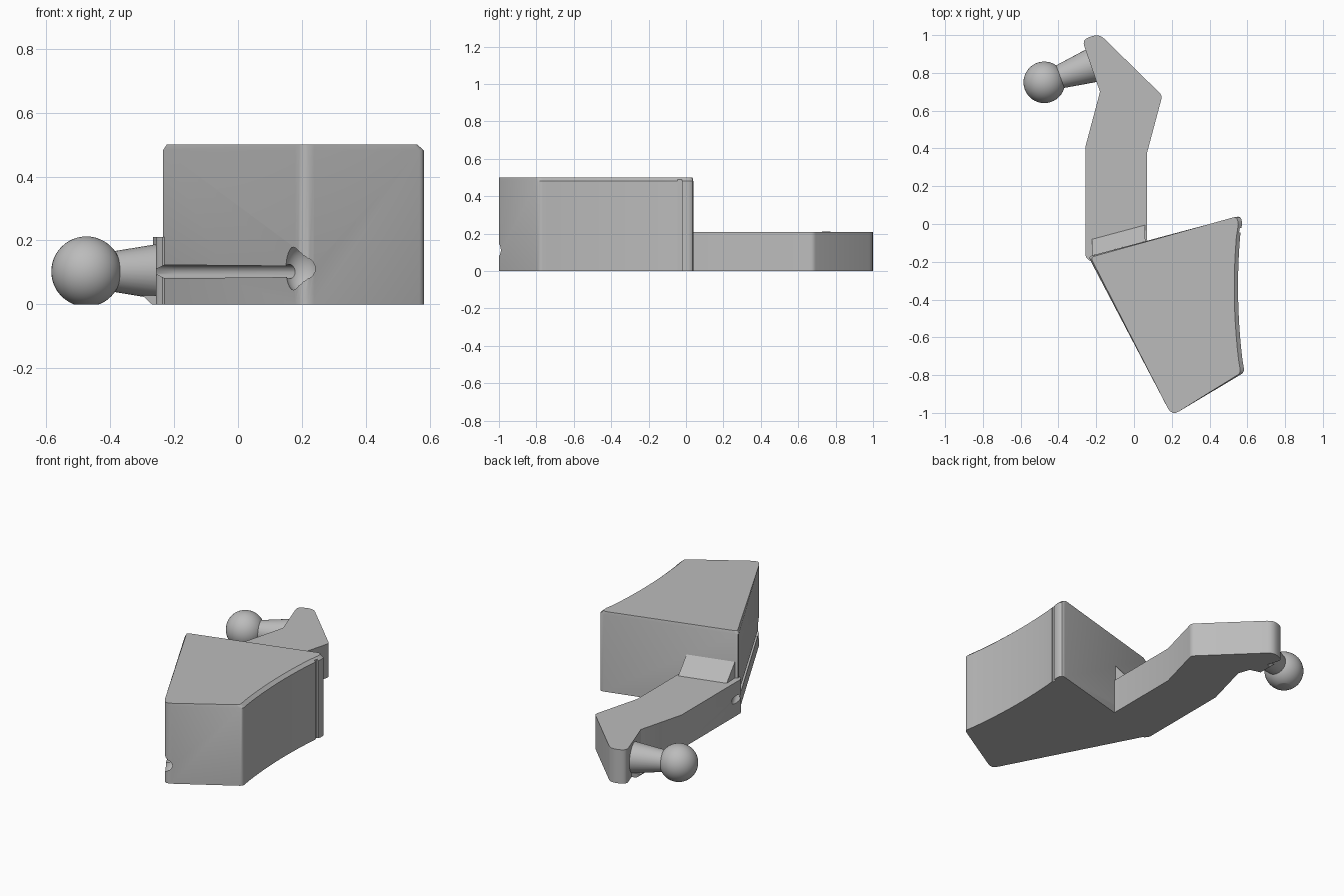
import bpy, bmesh, math
from mathutils import Vector

if "Cube" in bpy.data.objects:
    bpy.data.objects.remove(bpy.data.objects["Cube"])

grey = bpy.data.materials.new("plain_grey")
grey.diffuse_color = (0.5, 0.5, 0.5, 1)
grey.use_nodes = True
grey.node_tree.nodes["Principled BSDF"].inputs["Base Color"].default_value = grey.diffuse_color


def finish(name, bm):
    bmesh.ops.recalc_face_normals(bm, faces=bm.faces)
    me = bpy.data.meshes.new(name)
    bm.to_mesh(me)
    bm.free()
    ob = bpy.data.objects.new(name, me)
    bpy.context.collection.objects.link(ob)
    me.materials.append(grey)
    return ob


def activate(ob):
    bpy.ops.object.select_all(action='DESELECT')
    ob.select_set(True)
    bpy.context.view_layer.objects.active = ob


def smooth(ob):
    activate(ob)
    bpy.ops.object.shade_smooth_by_angle(angle=math.radians(30))


def rounded(points, steps=4):
    """Round each (x, y, radius) corner of a closed outline."""
    out = []
    for i, (x, y, r) in enumerate(points):
        p = Vector((x, y))
        if r == 0:
            out.append(p)
            continue
        a = (Vector(points[i - 1][:2]) - p).normalized()
        b = (Vector(points[(i + 1) % len(points)][:2]) - p).normalized()
        for k in range(steps + 1):
            t = k / steps
            out.append(p + a * r * (1 - t) ** 2 + b * r * t ** 2)
    return out


def stack(name, rings):
    """Closed solid through rings of equal point count."""
    bm = bmesh.new()
    loops = [[bm.verts.new(c) for c in ring] for ring in rings]
    n = len(loops[0])
    for lo, hi in zip(loops, loops[1:]):
        for i in range(n):
            j = (i + 1) % n
            bm.faces.new((lo[i], lo[j], hi[j], hi[i]))
    bm.faces.new(loops[0][::-1])
    bm.faces.new(loops[-1])
    return finish(name, bm)


def box(name, x0, x1, y0, y1, z0, z1):
    base = [(x0, y0), (x1, y0), (x1, y1), (x0, y1)]
    return stack(name, [[(x, y, z) for x, y in base] for z in (z0, z1)])


def rod(name, a, b, r0, r1, sides=32):
    a, b = Vector(a), Vector(b)
    q = (b - a).to_track_quat('Z', 'Y')
    circ = [(math.cos(2 * math.pi * i / sides), math.sin(2 * math.pi * i / sides)) for i in range(sides)]
    return stack(name, [[c + q @ Vector((x * r, y * r, 0)) for x, y in circ] for c, r in ((a, r0), (b, r1))])


def ball(name, centre, r, zscale=1):
    bm = bmesh.new()
    bmesh.ops.create_uvsphere(bm, u_segments=40, v_segments=24, radius=r)
    for v in bm.verts:
        v.co = Vector((v.co.x, v.co.y, v.co.z * zscale)) + Vector(centre)
    return finish(name, bm)


def cut(ob, cutter):
    mod = ob.modifiers.new("cut", 'BOOLEAN')
    mod.operation = 'DIFFERENCE'
    mod.solver = 'EXACT'
    mod.object = cutter
    activate(ob)
    bpy.ops.object.modifier_apply(modifier=mod.name)


# Tall block: slanted sides and a concave right wall
wall = []
for i in range(1, 12):
    t = i / 12
    wall.append((0.582 - 0.014 * t - 0.095 * t * (1 - t), -0.78 + 0.78 * t, 0))
outline = rounded([(-0.242, -0.172, 0.02), (0.2, -1.015, 0.045), (0.585, -0.785, 0.02)]
                  + wall + [(0.572, 0.0, 0), (0.568, 0.045, 0.03)])


def top_shift(p):
    if p.x > 0.5:
        return Vector((-0.02, -0.004))
    if p.x < -0.2:
        return Vector((0.012, -0.004))
    return Vector((0, 0))


block = stack("block", [[(p.x, p.y, 0) for p in outline],
                        [(p.x, p.y, 0.482) for p in outline],
                        [(*(p + top_shift(p)), 0.5) for p in outline]])

# Low bent arm reaching back
arm_line = rounded([(-0.236, -0.195, 0), (0.07, -0.095, 0), (0.07, 0.38, 0), (0.15, 0.68, 0.02),
                    (-0.185, 1.008, 0.04), (-0.275, 0.975, 0.035), (-0.18, 0.7, 0),
                    (-0.257, 0.41, 0), (-0.257, -0.175, 0.015)])
arm = stack("arm", [[(p.x, p.y, z) for p in arm_line] for z in (0, 0.21)])

# Sloped gusset where the arm meets the block
ends = []
for x, y in ((-0.22, -0.166), (0.06, -0.091)):
    ends.append([(x, y, 0.21), (x, y, 0.31), (x - 0.003, y + 0.085, 0.21)])
gusset = stack("gusset", ends)

# Channel, socket and corner slot
cz = 0.1025
channel = rod("channel_cutter", (-0.31, -0.026, cz), (0.19, -0.965, cz), 0.0225, 0.0225, 24)
socket = ball("socket_cutter", (0.2, -0.95, 0.112), 0.058, 1.35)
slot = box("slot_cutter", 0.557, 0.62, -0.045, -0.022, -0.1, 0.49)
for c in (channel, socket, slot):
    cut(block, c)
cut(arm, channel)

# Ball joint with a flat underside, and its flared neck
joint = ball("joint_ball", (-0.475, 0.75, cz), 0.11)
floor = box("floor_cutter", -1, 0, 0.4, 1.2, -0.2, 0)
cut(joint, floor)
neck = rod("joint_neck", (-0.40, 0.777, cz), (-0.205, 0.845, cz), 0.062, 0.094)
foot = stack("neck_foot", [[(-0.27, 0.79, 0), (-0.2, 0.77, 0), (-0.22, 0.89, 0), (-0.27, 0.87, 0)],
                           [(-0.30, 0.79, 0.028), (-0.2, 0.77, 0.028), (-0.22, 0.89, 0.028), (-0.30, 0.87, 0.028)]])

for c in (channel, socket, slot, floor):
    bpy.data.objects.remove(c)
for ob in (block, arm, joint, neck):
    smooth(ob)
